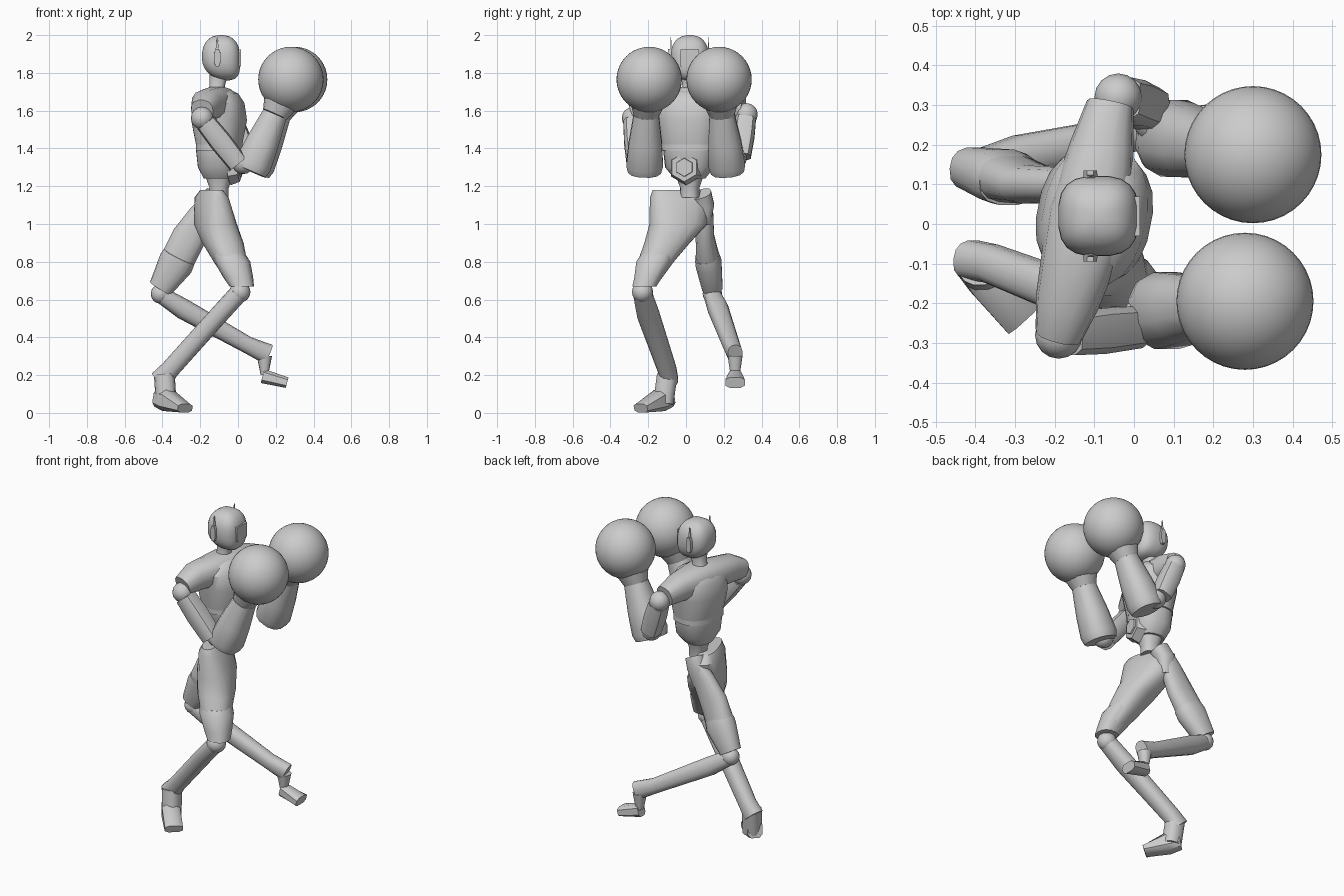
import bpy, bmesh, math
from mathutils import Vector

default_cube = bpy.data.objects.get("Cube")
if default_cube:
    bpy.data.objects.remove(default_cube, do_unlink=True)

grey = bpy.data.materials.new("plain grey")
grey.use_nodes = True
colour = (0.6, 0.6, 0.6, 1)
grey.diffuse_color = colour
grey.node_tree.nodes["Principled BSDF"].inputs["Base Color"].default_value = colour

UP = Vector((0, 0, 1))
ACROSS = Vector((0, 1, 0))
SHOULDER_LINE = Vector((0.2, 1, 0))
HIP_LINE = Vector((-0.3, 1, 0))


def finish(name, bm):
    """Turn a bmesh into a named, shaded object."""
    bmesh.ops.recalc_face_normals(bm, faces=bm.faces)
    mesh = bpy.data.meshes.new(name)
    bm.to_mesh(mesh)
    bm.free()
    mesh.materials.append(grey)
    obj = bpy.data.objects.new(name, mesh)
    bpy.context.collection.objects.link(obj)
    bpy.ops.object.select_all(action="DESELECT")
    obj.select_set(True)
    bpy.context.view_layer.objects.active = obj
    bpy.ops.object.shade_smooth_by_angle(angle=math.radians(40))


def ring_points(centre, normal, side, width, depth, sides, power):
    """Rounded cross-section around a centre, square to the normal."""
    u = (side - normal * side.dot(normal)).normalized()
    v = normal.cross(u)
    points = []
    for k in range(sides):
        angle = math.tau * (k + 0.5) / sides
        c, s = math.cos(angle), math.sin(angle)
        a = math.copysign(abs(c) ** (2 / power), c) * width
        b = math.copysign(abs(s) ** (2 / power), s) * depth
        points.append(centre + u * a + v * b)
    return points


def loft(name, rings, side=ACROSS, axis=None, sides=14, power=2.4):
    """Skin rings of (x, y, z, half width, optional half depth) along their path."""
    bm = bmesh.new()
    centres = [Vector(ring[:3]) for ring in rings]
    last = len(rings) - 1
    loops = []
    for i, ring in enumerate(rings):
        path = centres[min(i + 1, last)] - centres[max(i - 1, 0)]
        normal = axis or path.normalized()
        points = ring_points(centres[i], normal, side, ring[3], ring[-1], sides, power)
        loops.append([bm.verts.new(point) for point in points])
    for low, high in zip(loops, loops[1:]):
        for k in range(sides):
            n = (k + 1) % sides
            bm.faces.new((low[k], low[n], high[n], high[k]))
    bm.faces.new(loops[0])
    bm.faces.new(loops[-1])
    finish(name, bm)


def ball(name, centre, radius, segments=16):
    bm = bmesh.new()
    bmesh.ops.create_uvsphere(bm, u_segments=segments, v_segments=segments // 2, radius=radius)
    bmesh.ops.translate(bm, verts=bm.verts, vec=centre)
    finish(name, bm)


def box(name, centre, size):
    bm = bmesh.new()
    bmesh.ops.create_cube(bm, size=1)
    bmesh.ops.scale(bm, verts=bm.verts, vec=size)
    bmesh.ops.translate(bm, verts=bm.verts, vec=centre)
    finish(name, bm)


# Head: a squarish egg whose chin juts forward
head_rings = []
for step in range(-6, 7):
    t = math.sin(step / 6 * math.radians(84))
    radius = 0.102 * (1 - abs(t) ** 2.4) ** (1 / 2.4)
    chin = max(-t, 0) ** 2
    head_rings.append((-.09 + .03 * chin, .02, 1.88 + .12 * t, radius))
loft("head", head_rings, axis=UP, sides=20, power=2.8)
box("visor", (0, .02, 1.88), (.03, .1, .09))
loft("neck", [(-.12, .02, 1.68, .06), (-.11, .02, 1.73, .04), (-.1, .02, 1.8, .05)], axis=UP)

# Ears and aerials
for label, sign in (("left", 1), ("right", -1)):
    y = .02 + sign * .1
    loft(label + "_ear", [(-.11, y - sign * .02, 1.88, .05, .02),
                          (-.11, y + sign * .015, 1.88, .05, .018)], side=UP, sides=8)
    loft(label + "_aerial", [(-.11, y, 1.9, .005, .015), (-.11, y, 1.99, .002)], sides=4)


# Torso: horizontal slices turned to the shoulder line
def torso_part(name, slices):
    rings = [(-.1, .02, z, width, depth) for z, width, depth in slices]
    loft(name, rings, side=SHOULDER_LINE, axis=UP, sides=20)


torso_part("chest", [(1.42, .15, .12), (1.55, .17, .145), (1.64, .18, .13),
                     (1.69, .13, .1), (1.71, .07, .06)])
torso_part("chest_belt", [(1.39, .15, .12), (1.42, .15, .12)])
torso_part("abdomen", [(1.24, .08, .08), (1.3, .13, .11), (1.39, .14, .12)])
torso_part("waist", [(1.14, .05, .05), (1.19, .05, .05), (1.25, .07, .07)])
for name, front, radius in (("belly_frame", .01, .095), ("belly_badge", .02, .06)):
    loft(name, [(-.04, 0, 1.3, radius), (front, -.01, 1.3, radius * .8)], sides=6, power=2)
loft("shoulder_yoke", [(-.19, -.28, 1.6, .06), (-.17, -.2, 1.63, .08), (-.11, .02, 1.64, .09, .11),
                       (-.08, .2, 1.63, .08), (-.06, .3, 1.61, .06)], side=UP)

# Arms: both guards are raised alike, only shoulders and elbows differ
for label, sign, shoulder, elbow in (("right", -1, (-.19, -.28, 1.56), (0, -.26, 1.32)),
                                     ("left", 1, (-.04, .32, 1.58), (.04, .29, 1.36))):
    shoulder, elbow = Vector(shoulder), Vector(elbow)
    forward = .01 * sign
    cuff = Vector((.075 + forward, .22 * sign, 1.28))
    wrist = Vector((.205 + forward, .2 * sign - .01, 1.58))
    fist = Vector((.29 + forward, .185 * sign - .01, 1.765))
    ball(label + "_shoulder", shoulder, .06)
    loft(label + "_upper_arm", [(*shoulder.lerp(elbow, .1), .055),
                                (*shoulder.lerp(elbow, .5), .06), (*elbow, .055)],
         sides=10, power=3)
    ball(label + "_elbow", elbow.lerp(cuff, .4) + UP * .02, .06)
    loft(label + "_forearm", [(*cuff, .09), (*cuff.lerp(wrist, .12), .1),
                              (*cuff.lerp(wrist, .5), .09), (*wrist, .068)], sides=12)
    loft(label + "_wrist", [(*wrist, .068), (*wrist.lerp(fist, .6), .11)])
    ball(label + "_glove", fist, .173, 40)

# Pelvis flowing into the standing leg
loft("pelvis_and_right_thigh", [(-.14, -.05, 1.18, .13, .045), (-.14, -.03, 1.14, .165, .075),
                                (-.12, -.04, 1, .155, .105), (-.08, -.1, .9, .12, .105),
                                (-.04, -.16, .8, .095, .085), (.02, -.22, .67, .06)],
     side=HIP_LINE, axis=UP, sides=18)
loft("right_knee_cuff", [(-.05, -.15, .84, .09), (-.03, -.17, .8, .095),
                         (0, -.2, .72, .075, .08), (.02, -.22, .67, .065)], axis=UP)
ball("right_knee", (.01, -.23, .64), .056)
loft("right_shin", [(0, -.23, .63, .05), (-.1, -.2, .52, .06, .05),
                    (-.36, -.1, .23, .05), (-.41, -.09, .17, .05, .06)])
loft("right_ankle", [(-.39, -.1, .2, .055), (-.38, -.12, .05, .055)])
loft("right_foot", [(-.42, -.09, .08, .045, .05), (-.37, -.14, .065, .055, .06),
                    (-.28, -.24, .025, .055, .025)], side=Vector((1, 1, 0)), sides=8, power=3)

# Trailing leg
loft("left_hip", [(-.12, .08, 1.16, .055), (-.15, .1, 1.1, .05, .06), (-.16, .09, 1, .04)])
loft("left_thigh", [(-.15, .1, 1.13, .04), (-.19, .1, 1.05, .045, .07), (-.26, .1, .93, .05, .09),
                    (-.33, .12, .79, .065, .09), (-.41, .14, .66, .05, .06)])
loft("left_knee_cuff", [(-.31, .11, .83, .065, .09), (-.33, .12, .79, .07, .095),
                        (-.41, .14, .66, .055, .065)])
ball("left_knee", (-.41, .14, .63), .052)
loft("left_shin", [(-.4, .14, .62, .045), (-.29, .17, .55, .055),
                   (.05, .24, .36, .045), (.16, .26, .31, .04, .055)])
loft("left_ankle", [(.14, .26, .3, .04), (.14, .26, .2, .025, .02)])
loft("left_foot", [(.13, .26, .195, .035, .04), (.26, .26, .16, .055, .03)], sides=8, power=3)
